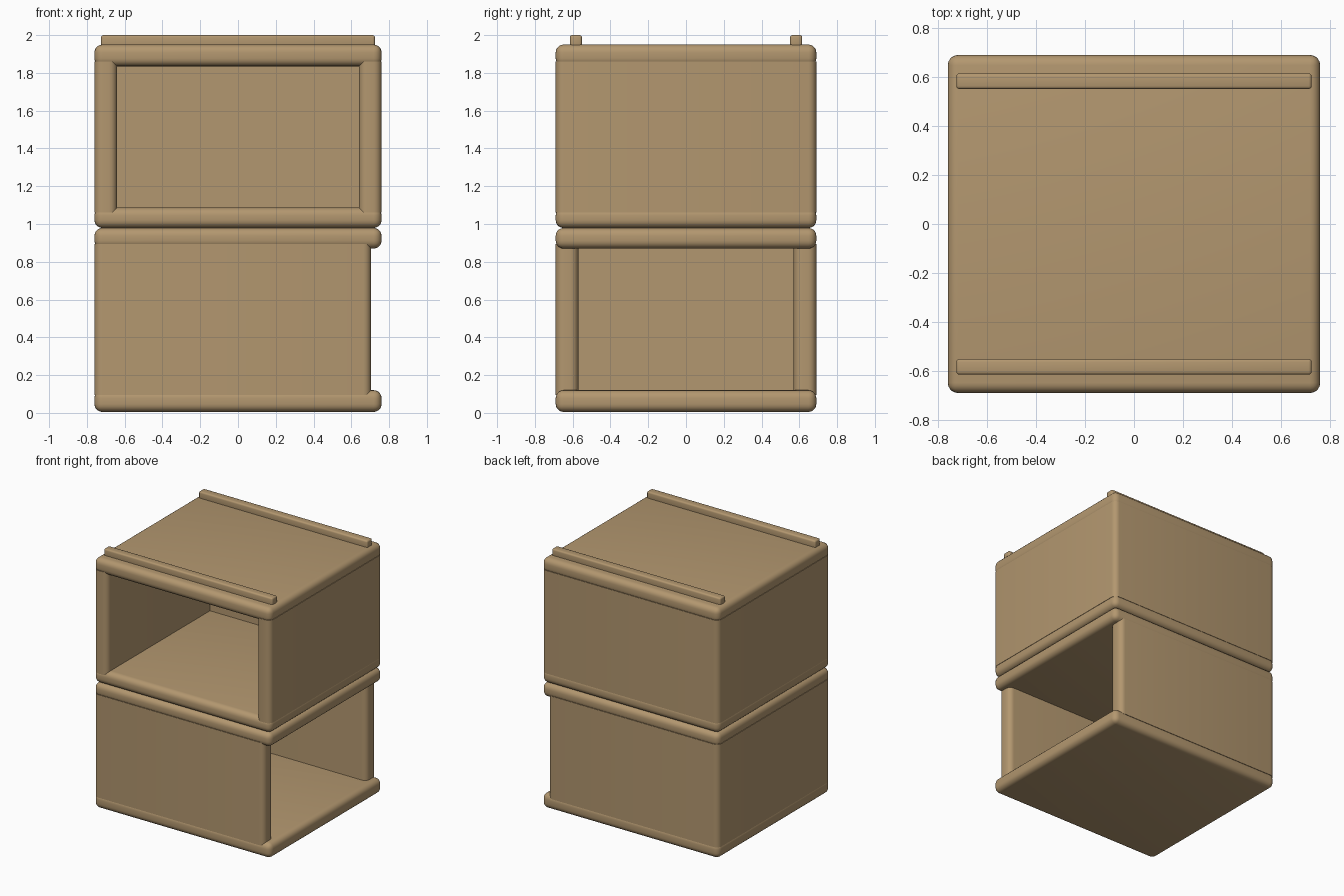
import bpy
import bmesh
import math
from mathutils import Matrix, Vector

cube = bpy.data.objects.get("Cube")
if cube:
    bpy.data.objects.remove(cube, do_unlink=True)

HALF_X, HALF_Y, WALL, ROUND = 0.76, 0.69, 0.12, 0.042

wood = bpy.data.materials.new("tan_wood")
wood.use_nodes = True
wood.diffuse_color = (0.45, 0.31, 0.16, 1)
wood.node_tree.nodes["Principled BSDF"].inputs["Base Color"].default_value = wood.diffuse_color


def finish(bm, name, edges, radius, segments=5):
    """Round the chosen edges and turn the mesh into a smooth-shaded object."""
    bmesh.ops.recalc_face_normals(bm, faces=bm.faces)
    bmesh.ops.bevel(bm, geom=edges, offset=radius, segments=segments,
                    profile=0.5, affect='EDGES', clamp_overlap=True)
    mesh = bpy.data.meshes.new(name)
    bm.to_mesh(mesh)
    bm.free()
    mesh.materials.append(wood)
    obj = bpy.data.objects.new(name, mesh)
    bpy.context.collection.objects.link(obj)
    bpy.ops.object.select_all(action='DESELECT')
    obj.select_set(True)
    bpy.context.view_layer.objects.active = obj
    bpy.ops.object.shade_smooth_by_angle(angle=math.radians(35))


def rounded_box(name, low, high, radius, segments=5):
    low, high = Vector(low), Vector(high)
    bm = bmesh.new()
    bmesh.ops.create_cube(bm, size=1, matrix=Matrix.Translation((low + high) / 2)
                          @ Matrix.Diagonal((*(high - low), 1)))
    finish(bm, name, bm.edges[:], radius, segments)


def panel(name, bottom, top):
    rounded_box(name, (-HALF_X, -HALF_Y, bottom), (HALF_X, HALF_Y, top), ROUND)


def three_walls(name, outline, bottom, top):
    """Upright U of walls; the two inner corners stay sharp."""
    bm = bmesh.new()
    face = bm.faces.new([bm.verts.new((x, y, bottom)) for x, y in outline])
    moved = bmesh.ops.extrude_face_region(bm, geom=[face])["geom"]
    bmesh.ops.translate(bm, vec=(0, 0, top - bottom),
                        verts=[v for v in moved if isinstance(v, bmesh.types.BMVert)])
    inner = outline[5:7]

    def is_rounded(edge):
        a, b = (v.co for v in edge.verts)
        upright = abs(a.z - b.z) > 0.1
        return upright and all((a.xy - Vector(p)).length > 0.01 for p in inner)

    finish(bm, name, [e for e in bm.edges if is_rounded(e)], ROUND)


# Lower box, open towards +x, with its walls set back from the panel edge
X, Y, E = HALF_X, HALF_Y, 0.705
panel("lower_base_panel", 0.005, 0.12)
panel("lower_top_panel", 0.87, 0.979)
three_walls("lower_walls",
            [(E, Y), (-X, Y), (-X, -Y), (E, -Y), (E, WALL - Y),
             (WALL - X, WALL - Y), (WALL - X, Y - WALL), (E, Y - WALL)],
            0.095, 0.895)

# Upper box, open towards the front
panel("upper_base_panel", 0.979, 1.087)
panel("upper_top_panel", 1.835, 1.95)
three_walls("upper_walls",
            [(-X, -Y), (-X, Y), (X, Y), (X, -Y), (X - WALL, -Y),
             (X - WALL, Y - WALL), (WALL - X, Y - WALL), (WALL - X, -Y)],
            1.06, 1.86)

# Stacking rails on the roof
for name, y in (("front_rail", -0.583), ("back_rail", 0.583)):
    rounded_box(name, (-0.725, y - 0.032, 1.93), (0.725, y + 0.032, 2.0), 0.012, 3)
